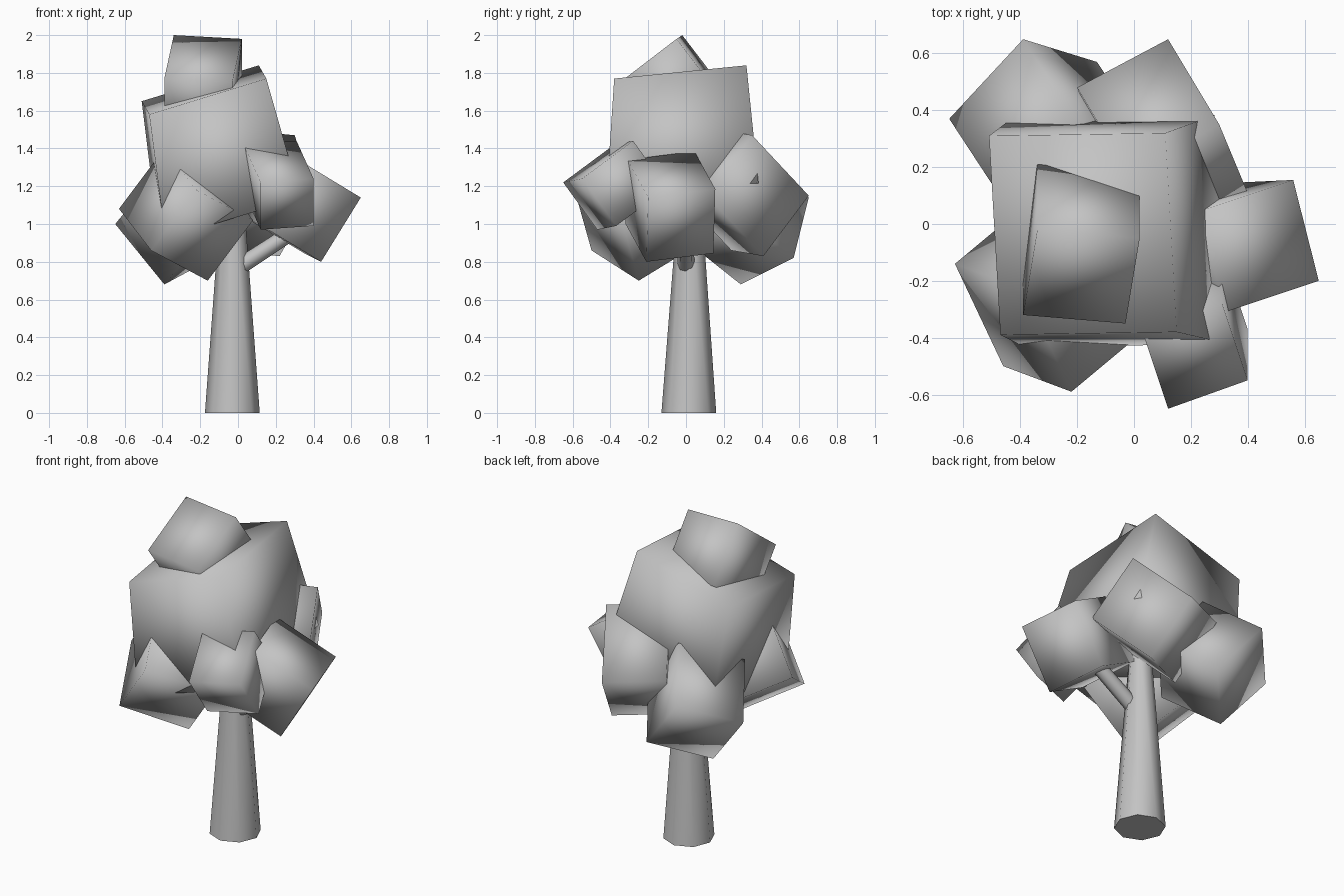
import bpy
import bmesh
from mathutils import Vector
from itertools import product

if "Cube" in bpy.data.objects:
    bpy.data.objects.remove(bpy.data.objects["Cube"])

GREY = (0.55, 0.55, 0.55, 1)
grey = bpy.data.materials.new("plain grey")
grey.use_nodes = True
grey.diffuse_color = GREY
grey.node_tree.nodes["Principled BSDF"].inputs["Base Color"].default_value = GREY


def finish(bm, name):
    """Turn a bmesh into a named, coloured object."""
    bmesh.ops.recalc_face_normals(bm, faces=bm.faces)
    mesh = bpy.data.meshes.new(name)
    bm.to_mesh(mesh)
    bm.free()
    mesh.materials.append(grey)
    obj = bpy.data.objects.new(name, mesh)
    bpy.context.collection.objects.link(obj)
    return obj


def leaf_block(name, corner, a, b, c, flare=0):
    """Soft-shaded block spanned by three edges; flare widens the far end of c."""
    corner, a, b, c = map(Vector, (corner, a, b, c))
    middle = corner + (a + b) / 2
    bm = bmesh.new()
    for u, v, w in product((-0.5, 0.5), (-0.5, 0.5), (0, 1)):
        bm.verts.new(middle + (a * u + b * v) * (1 + flare * w) + c * w)
    bmesh.ops.convex_hull(bm, input=bm.verts)
    bmesh.ops.dissolve_limit(bm, angle_limit=0.05, verts=bm.verts, edges=bm.edges)
    obj = finish(bm, name)
    obj.data.shade_smooth()


def limb(name, start, end, r_start, r_end):
    """Tapered eight-sided limb between two points."""
    start, end = Vector(start), Vector(end)
    axis = end - start
    bm = bmesh.new()
    bmesh.ops.create_cone(bm, cap_ends=True, segments=8, radius1=r_start,
                          radius2=r_end, depth=axis.length)
    turn = axis.to_track_quat("Z", "Y").to_matrix()
    bmesh.ops.rotate(bm, matrix=turn, verts=bm.verts)
    bmesh.ops.translate(bm, vec=(start + end) / 2, verts=bm.verts)
    obj = finish(bm, name)
    bpy.ops.object.select_all(action="DESELECT")
    obj.select_set(True)
    bpy.context.view_layer.objects.active = obj
    bpy.ops.object.shade_smooth_by_angle(angle=1.0)


# Trunk and side branch
limb("trunk", (-0.03, 0.015, 0), (-0.03, 0.02, 1.15), 0.145, 0.06)
limb("branch", (-0.03, 0, 0.75), (0.4, 0, 1.03), 0.045, 0.04)

# Crown: large middle block and the small one on top
leaf_block("crown_middle", (-0.47, -0.39, 1.58), (-0.04, 0.7, 0.07),
           (0.62, 0.01, 0.19), (0.13, 0.01, -0.64), flare=0.15)
leaf_block("crown_top", (-0.34, -0.02, 2), (0.36, -0.03, -0.02),
           (-0.05, -0.3, -0.23), (0, 0.23, -0.3))

# Ring of lower leaf blocks
leaf_block("leaves_front_left", (0.12, -0.65, 1.22), (0.28, 0.1, 0.02),
           (0, 0.18, -0.25), (-0.09, 0.27, 0.2))
leaf_block("leaves_front_right", (-0.46, -0.5, 0.86), (-0.17, 0.36, 0.22),
           (0.3, 0.25, -0.16), (0.24, -0.09, 0.32))
leaf_block("leaves_back_right", (-0.65, 0.37, 1), (0.26, -0.08, -0.32),
           (0.26, 0.28, 0.14), (0.19, -0.29, 0.23))
leaf_block("leaves_back_left", (0.12, 0.65, 1.15), (0.18, -0.3, 0.32),
           (0.1, -0.24, -0.32), (-0.32, -0.17, 0.03))
leaf_block("leaves_left", (0.65, -0.2, 1.14), (-0.21, -0.01, -0.34),
           (-0.09, 0.355, 0.045), (-0.33, -0.11, 0.2))
